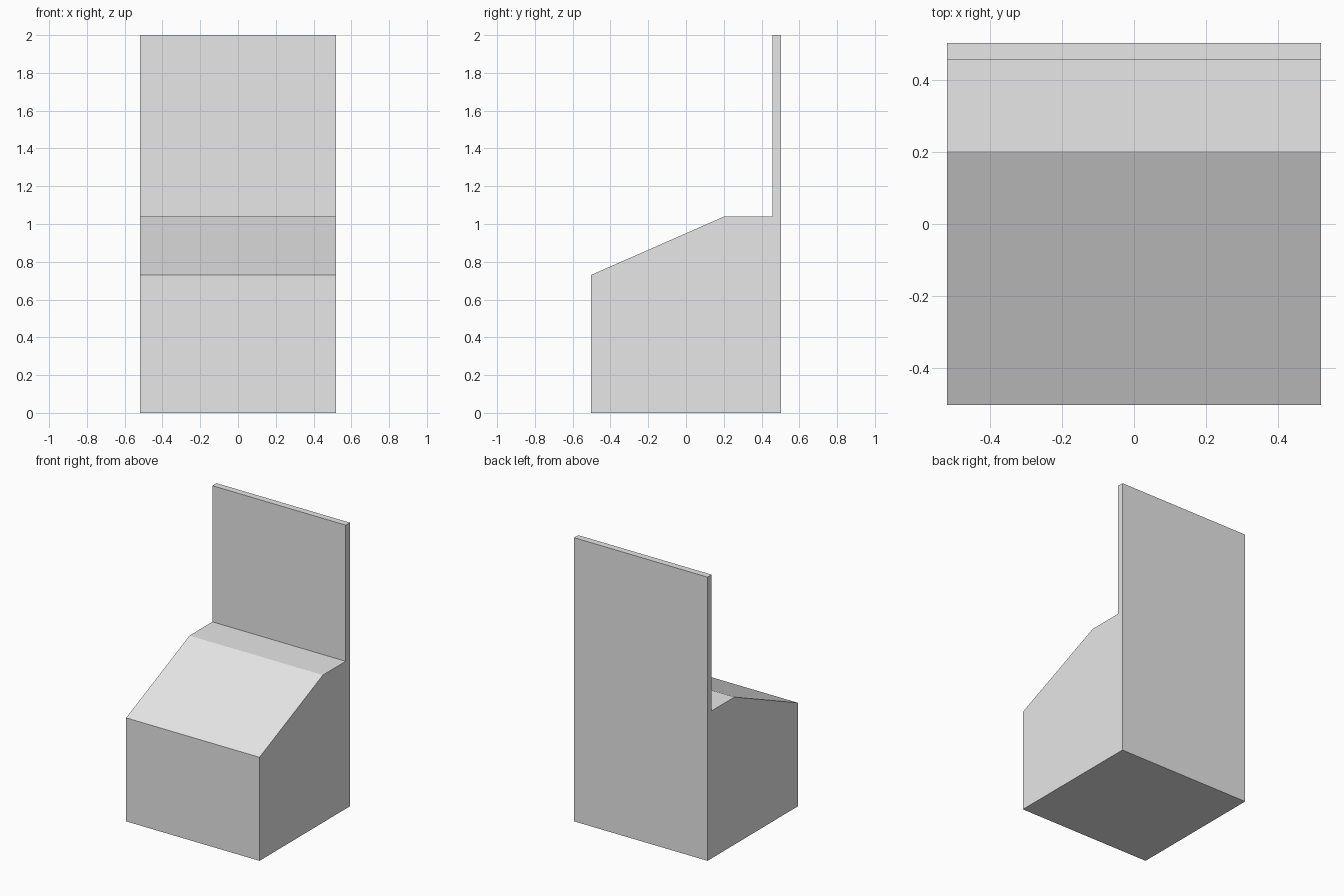
import bpy
import bmesh

cube = bpy.data.objects.get("Cube")
if cube:
    bpy.data.objects.remove(cube, do_unlink=True)

# Single plain grey finish
GREY = (0.8, 0.8, 0.8, 1.0)
mat = bpy.data.materials.new("light grey")
mat.use_nodes = True
mat.diffuse_color = GREY
bsdf = next(n for n in mat.node_tree.nodes if n.type == 'BSDF_PRINCIPLED')
bsdf.inputs["Base Color"].default_value = GREY

HALF_WIDTH = 0.52

# Side profile (y, z): box base, sloping top, flat ledge, thin upright back panel
PROFILE = [(-0.503, 0), (0.503, 0), (0.503, 2), (0.457, 2),
           (0.457, 1.04), (0.203, 1.04), (-0.503, 0.73)]


def extrude_profile(name, profile, half_width, material):
    """Extrude a y-z outline along x into a closed solid."""
    bm = bmesh.new()
    side = bm.faces.new([bm.verts.new((-half_width, y, z)) for y, z in profile])
    result = bmesh.ops.extrude_face_region(bm, geom=[side], use_keep_orig=True)
    moved = [g for g in result["geom"] if isinstance(g, bmesh.types.BMVert)]
    bmesh.ops.translate(bm, verts=moved, vec=(2 * half_width, 0, 0))
    bmesh.ops.recalc_face_normals(bm, faces=bm.faces)
    mesh = bpy.data.meshes.new(name)
    bm.to_mesh(mesh)
    bm.free()
    mesh.materials.append(material)
    obj = bpy.data.objects.new(name, mesh)
    bpy.context.collection.objects.link(obj)
    return obj


# Sloped cabinet with its back panel
extrude_profile("sloped_cabinet_with_back_panel", PROFILE, HALF_WIDTH, mat)
